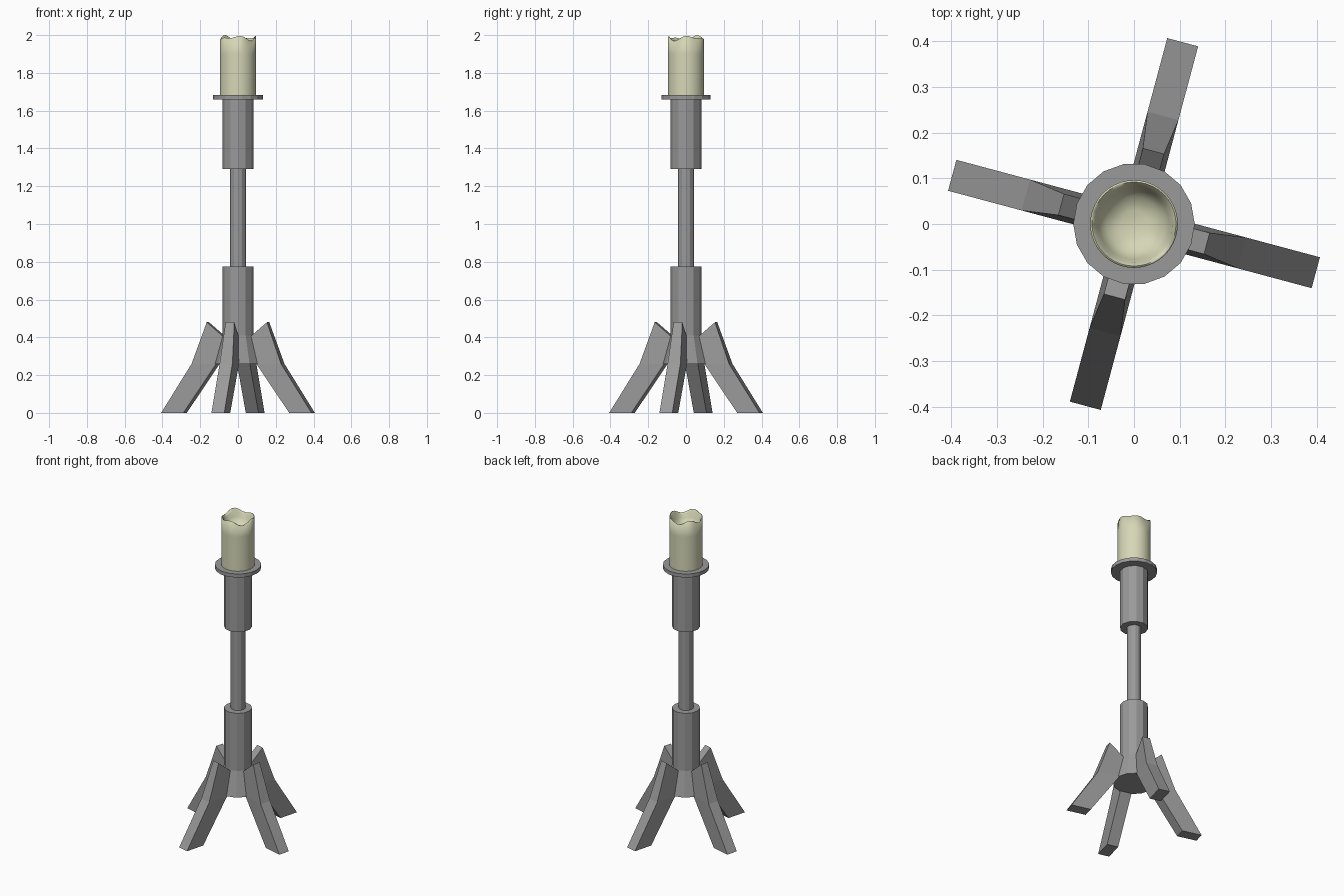
import bpy, bmesh, math
from mathutils import Matrix, Vector

if "Cube" in bpy.data.objects:
    bpy.data.objects.remove(bpy.data.objects["Cube"])


def material(name, color):
    mat = bpy.data.materials.new(name)
    mat.diffuse_color = (*color, 1)
    mat.use_nodes = True
    mat.node_tree.nodes["Principled BSDF"].inputs["Base Color"].default_value = mat.diffuse_color
    return mat


IRON = material("dark_iron", (0.32, 0.32, 0.32))
WAX = material("wax", (0.67, 0.68, 0.47))


def finish(bm, name, mat):
    bmesh.ops.recalc_face_normals(bm, faces=bm.faces)
    me = bpy.data.meshes.new(name)
    bm.to_mesh(me)
    bm.free()
    me.materials.append(mat)
    ob = bpy.data.objects.new(name, me)
    bpy.context.collection.objects.link(ob)
    return ob


def lathe(name, profile, sides, mat, wave=lambda t: 0):
    """Turn (radius, z, wave share) points about z and cap both ends."""
    bm = bmesh.new()
    rings = []
    for r, z, share in profile:
        ring = []
        for i in range(sides):
            t = math.tau * i / sides
            ring.append(bm.verts.new((r * math.cos(t), r * math.sin(t), z + share * wave(t))))
        rings.append(ring)
    for a, b in zip(rings, rings[1:]):
        for i in range(sides):
            j = (i + 1) % sides
            bm.faces.new((a[i], a[j], b[j], b[i]))
    bm.faces.new(rings[0])
    bm.faces.new(rings[-1])
    return finish(bm, name, mat)


# Stem: flared lower collar, thin rod, upper collar and drip plate
lathe("lower_collar", [(0.122, 0.26, 0), (0.081, 0.41, 0), (0.081, 0.775, 0)], 12, IRON)
lathe("middle_rod", [(0.042, 0.775, 0), (0.042, 1.29, 0)], 12, IRON)
lathe("upper_collar", [(0.081, 1.29, 0), (0.081, 1.66, 0)], 12, IRON)
lathe("drip_plate", [(0.133, 1.66, 0), (0.133, 1.683, 0)], 18, IRON)

# Legs: three sections (inner r, z, outer r, z, half width), repeated four times
SECTIONS = [(0.07, 0.40, 0.165, 0.48, 0.024),
            (0.11, 0.26, 0.245, 0.26, 0.035),
            (0.29, 0.0, 0.412, 0.0, 0.035)]


def leg(name, angle):
    bm = bmesh.new()
    rot = Matrix.Rotation(angle, 3, 'Z')
    rings = []
    for ri, zi, ro, zo, w in SECTIONS:
        pts = [(ri, -w, zi), (ro, -w, zo), (ro, w, zo), (ri, w, zi)]
        rings.append([bm.verts.new(rot @ Vector(p)) for p in pts])
    for a, b in zip(rings, rings[1:]):
        for i in range(4):
            j = (i + 1) % 4
            bm.faces.new((a[i], a[j], b[j], b[i]))
    bm.faces.new(rings[0])
    bm.faces.new(rings[-1])
    finish(bm, name, IRON)


for k, side in enumerate(("right", "back", "left", "front")):
    leg(side + "_leg", math.radians(-15 + 90 * k))

# Candle: straight wall, wavy rim and a melted hollow
candle = lathe("candle",
               [(0.096, 1.683, 0), (0.096, 1.90, 0), (0.096, 1.983, 1), (0.092, 1.985, 1),
                (0.084, 1.974, 0.9), (0.077, 1.945, 0.4), (0.06, 1.918, 0.1), (0.03, 1.905, 0)],
               40, WAX,
               lambda t: 0.008 * math.sin(3 * t + 0.6) + 0.007 * math.sin(5 * t + 2))
bpy.context.view_layer.objects.active = candle
candle.select_set(True)
bpy.ops.object.shade_smooth_by_angle(angle=math.radians(75))
